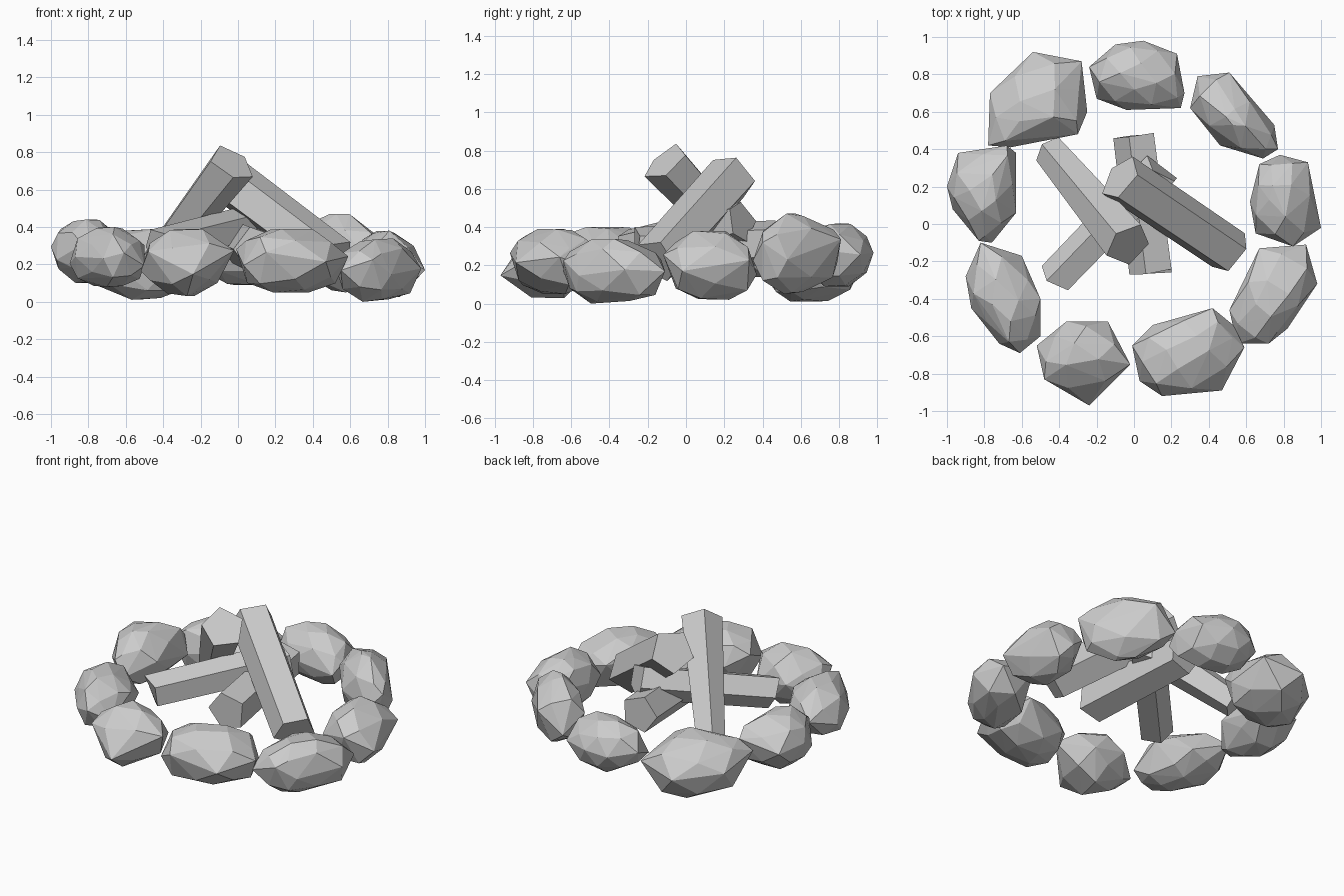
import bpy, bmesh, random
from mathutils import Vector, Matrix

if "Cube" in bpy.data.objects:
    bpy.data.objects.remove(bpy.data.objects["Cube"])

random.seed(4)


def finish(name, bm):
    bmesh.ops.recalc_face_normals(bm, faces=bm.faces[:])
    me = bpy.data.meshes.new(name)
    bm.to_mesh(me)
    bm.free()
    ob = bpy.data.objects.new(name, me)
    bpy.context.collection.objects.link(ob)
    return ob


def stone(name, z0, z1, outline, cap=.38):
    """Faceted boulder: hull of an outline seen from above plus shrunken rings."""
    pts = [Vector(p) for p in outline]
    n = len(pts)
    c = sum(pts, Vector((0, 0))) / n
    mids = [(pts[i] + pts[(i + 1) % n]) / 2 for i in range(n)]
    bm = bmesh.new()
    h = z1 - z0
    # zigzag belt, shoulders, then small caps
    for ring, scale, t, wobble in ((pts[::2], 1.0, .60, .10), (pts[1::2], 1.0, .42, .10),
                                   (mids[::2], .86, .82, .06), (mids[1::2], .88, .76, .06),
                                   (mids, .86, .19, .06), (pts[::2], cap, .98, .03),
                                   (pts[1::2], cap, .02, .03)):
        for p in ring:
            q = c + (p - c) * scale
            k = min(1, max(0, t + random.uniform(-wobble, wobble)))
            bm.verts.new((q.x, q.y, z0 + h * k))
    bmesh.ops.convex_hull(bm, input=bm.verts[:])
    bmesh.ops.delete(bm, geom=[v for v in bm.verts if not v.link_faces], context='VERTS')
    return finish(name, bm)


def log(name, low, high, r_low, r_high, roll=0.0):
    """Five-sided split log between two end centres."""
    a, b = Vector(low), Vector(high)
    d = b - a
    side = d.cross(Vector((0, 0, 1))).normalized()
    up = side.cross(d).normalized()
    rot = Matrix((side, up, d.normalized())).transposed().to_4x4()
    bm = bmesh.new()
    bmesh.ops.create_cone(bm, cap_ends=True, segments=5, radius1=r_low, radius2=r_high,
                          depth=d.length,
                          matrix=Matrix.Translation((a + b) / 2) @ rot @ Matrix.Rotation(roll, 4, 'Z'))
    for v in bm.verts:  # rough cut
        v.co += d.normalized() * random.uniform(-.02, .02)
    return finish(name, bm)


# ring of nine stones
stone("stone_back", .09, .42, [(-.24, .84), (-.2, .67), (-.04, .61), (.25, .62),
                               (.27, .70), (.23, .91), (.05, .98), (-.1, .96)])
stone("stone_back_left", .01, .39, [(-.78, .42), (-.66, .41), (-.3, .48), (-.25, .60),
                                    (-.28, .87), (-.54, .92), (-.77, .70)])
stone("stone_left", .10, .44, [(-1, .2), (-.94, .38), (-.68, .42), (-.63, .38),
                               (-.63, .06), (-.76, -.10), (-.83, -.09), (-.97, .08)])
stone("stone_front_left", .08, .40, [(-.82, -.10), (-.6, -.17), (-.5, -.40), (-.5, -.60),
                                     (-.61, -.69), (-.72, -.64), (-.87, -.45), (-.9, -.28)])
stone("stone_front_a", .03, .39, [(-.36, -.52), (-.14, -.52), (-.02, -.75),
                                  (-.24, -.97), (-.48, -.83), (-.52, -.65)])
stone("stone_front_b", .05, .39, [(-.01, -.65), (.1, -.54), (.42, -.45), (.53, -.54),
                                  (.59, -.66), (.47, -.89), (.15, -.92), (.03, -.84)])
stone("stone_front_right", 0, .34, [(.67, -.13), (.92, -.11), (.98, -.32), (.82, -.56),
                                    (.72, -.64), (.55, -.64), (.51, -.46)])
stone("stone_right", .02, .38, [(.67, .32), (.78, .37), (.93, .33), (1, -.02),
                                (.85, -.12), (.65, -.05), (.62, .12)])
stone("stone_back_right", .05, .47, [(.3, .62), (.34, .79), (.51, .81), (.75, .53),
                                     (.77, .4), (.69, .35), (.46, .42)], .22)

# stacked logs
log("log_leaning_right", (.52, -.155, .22), (-.08, .25, .67), .13, .135, .75)
log("log_leaning_left", (-.45, .39, .20), (-.03, -.11, .74), .09, .13, -.1)
log("log_cross", (-.42, -.30, .29), (.15, .29, .43), .105, .11, .3)
log("log_base", (.10, -.26, .28), (.01, .46, .32), .125, .12, .3)
